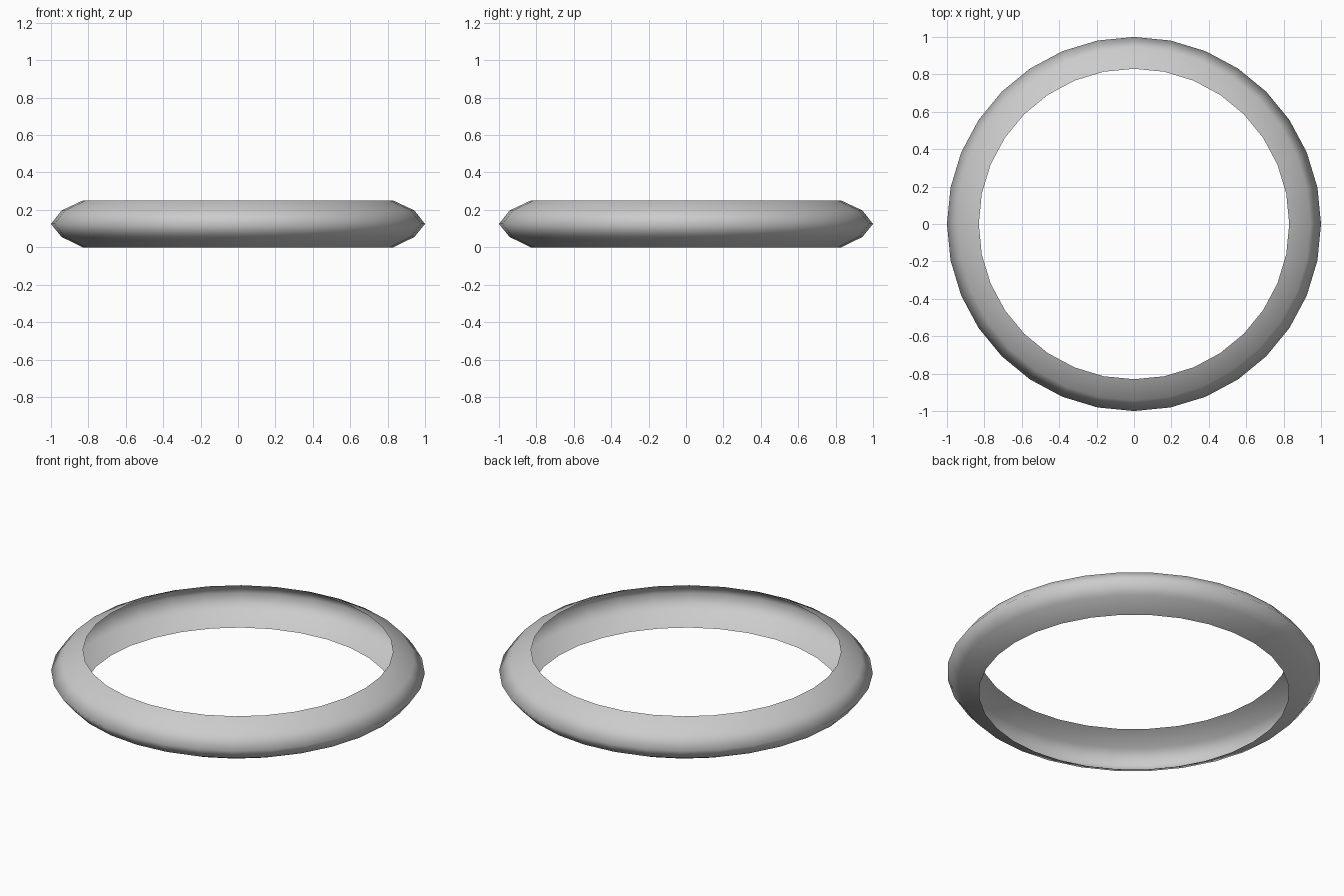
import bpy, math

if "Cube" in bpy.data.objects:
    bpy.data.objects.remove(bpy.data.objects["Cube"])

SIDES = 32
# Outer cross-section (radius, height); the shell is open towards the centre
PROFILE = [(0.83, 0.0), (0.943, 0.055), (1.0, 0.125), (0.943, 0.197), (0.83, 0.25)]

verts, faces = [], []
n = len(PROFILE)
for i in range(SIDES):
    a = 2 * math.pi * i / SIDES
    verts += [(r * math.cos(a), r * math.sin(a), z) for r, z in PROFILE]
    for j in range(n - 1):
        k = (i + 1) % SIDES
        faces.append((i * n + j, k * n + j, k * n + j + 1, i * n + j + 1))

# Ring shell
mesh = bpy.data.meshes.new("ring_shell")
mesh.from_pydata(verts, [], faces)
mesh.shade_smooth()
ring = bpy.data.objects.new("ring_shell", mesh)
bpy.context.collection.objects.link(ring)
